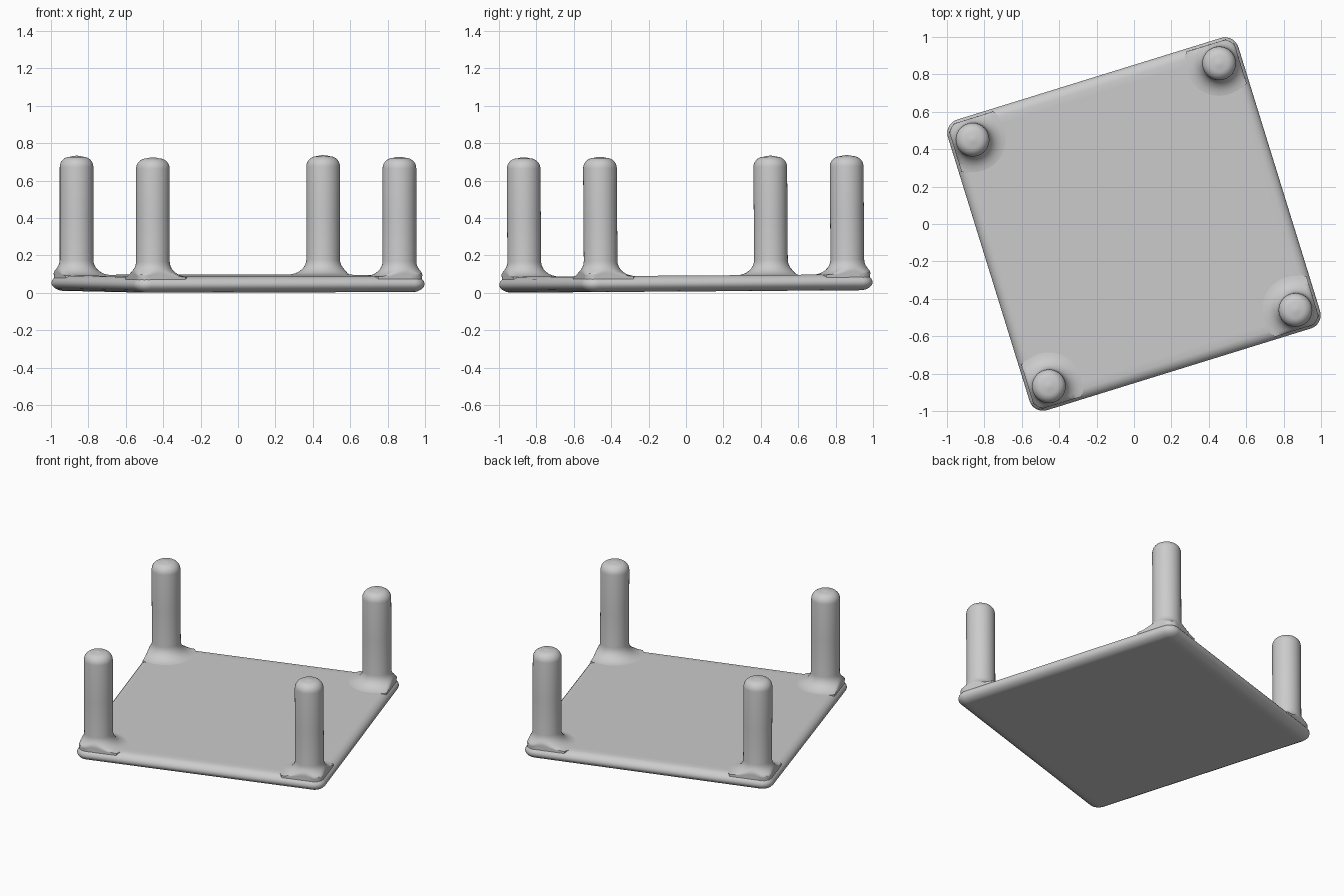
import bpy
import bmesh
import math
from mathutils import Matrix

cube = bpy.data.objects.get("Cube")
if cube:
    bpy.data.objects.remove(cube, do_unlink=True)

HALF = 0.813       # half side of the square slab
CORNER = 0.075     # corner radius of the slab
LEG = 0.69         # leg offset along each side
LEG_R = 0.09

# Whole model is turned about z and leans very slightly
PLACE = (Matrix.Translation((0, 0, 0.0075))
         @ Matrix.Rotation(0.007, 4, 'X')
         @ Matrix.Rotation(math.radians(17.2), 4, 'Z'))

grey = bpy.data.materials.new("plain grey")
grey.use_nodes = True
colour = (0.6, 0.6, 0.6, 1.0)
grey.diffuse_color = colour
bsdf = grey.node_tree.nodes["Principled BSDF"]
bsdf.inputs["Base Color"].default_value = colour
bsdf.inputs["Roughness"].default_value = 0.7


def loft(name, rings, matrix):
    """Skin a stack of equal closed rings, from bottom to top, and cap both ends."""
    bm = bmesh.new()
    loops = [[bm.verts.new(p) for p in ring] for ring in rings]
    n = len(loops[0])
    for a, b in zip(loops, loops[1:]):
        for i in range(n):
            j = (i + 1) % n
            bm.faces.new((a[i], a[j], b[j], b[i]))
    bm.faces.new(loops[0][::-1])
    bm.faces.new(loops[-1])
    bmesh.ops.recalc_face_normals(bm, faces=bm.faces)
    mesh = bpy.data.meshes.new(name)
    bm.to_mesh(mesh)
    bm.free()
    mesh.materials.append(grey)
    mesh.transform(matrix)
    obj = bpy.data.objects.new(name, mesh)
    bpy.context.collection.objects.link(obj)
    bpy.ops.object.select_all(action='DESELECT')
    obj.select_set(True)
    bpy.context.view_layer.objects.active = obj
    bpy.ops.object.shade_smooth_by_angle(angle=math.radians(40))
    return obj


def square_ring(inset, z, steps=8):
    """Rounded square outline, pulled in by inset."""
    r = max(CORNER - inset, 0.012)
    c = HALF - inset - r
    pts = []
    for k in range(4):
        mid = math.radians(45 + 90 * k)
        sx, sy = math.copysign(c, math.cos(mid)), math.copysign(c, math.sin(mid))
        for s in range(steps + 1):
            a = math.radians(90 * (k + s / steps))
            pts.append((sx + r * math.cos(a), sy + r * math.sin(a), z))
    return pts


def leg_ring(radius, z, n=40):
    """Round section; the flare is held back towards the slab's outer edges."""
    pts = []
    for i in range(n):
        a = 2 * math.pi * i / n
        dx, dy = min(radius * math.cos(a), 0.108), min(radius * math.sin(a), 0.108)
        if dx > 0 and dy > 0:
            f = min(1, 0.128 / math.hypot(dx, dy))
            dx, dy = dx * f, dy * f
        pts.append((LEG + dx, LEG + dy, z))
    return pts


# Slab with a soft rounded rim
slab_profile = [(0.09, 0.0), (0.058, 0.0), (0.038, 0.004), (0.018, 0.014),
                (0.004, 0.028), (0.0, 0.042), (0.004, 0.057), (0.016, 0.071),
                (0.034, 0.081), (0.052, 0.085), (0.09, 0.085)]
loft("base_slab", [square_ring(i, z) for i, z in slab_profile], PLACE)

# Upright legs: flared foot, straight shaft, rounded top
leg_profile = [(0.185, 0.05), (0.185, 0.084)]
for s in range(1, 9):
    a = math.radians(90 * s / 8)
    leg_profile.append((LEG_R + 0.095 * (1 - math.sin(a)), 0.165 - 0.08 * math.cos(a)))
leg_profile.append((LEG_R, 0.4))
for s in range(8):
    a = math.radians(90 * s / 7)
    leg_profile.append((0.035 + 0.055 * math.cos(a), 0.662 + 0.055 * math.sin(a)))
leg_profile += [(0.018, 0.721), (0.004, 0.7225)]
leg_rings = [leg_ring(r, z) for r, z in leg_profile]
for k, label in enumerate(("back_left", "back_right", "front_right", "front_left")):
    loft(label + "_leg", leg_rings, PLACE @ Matrix.Rotation(math.radians(90 * k), 4, 'Z'))
